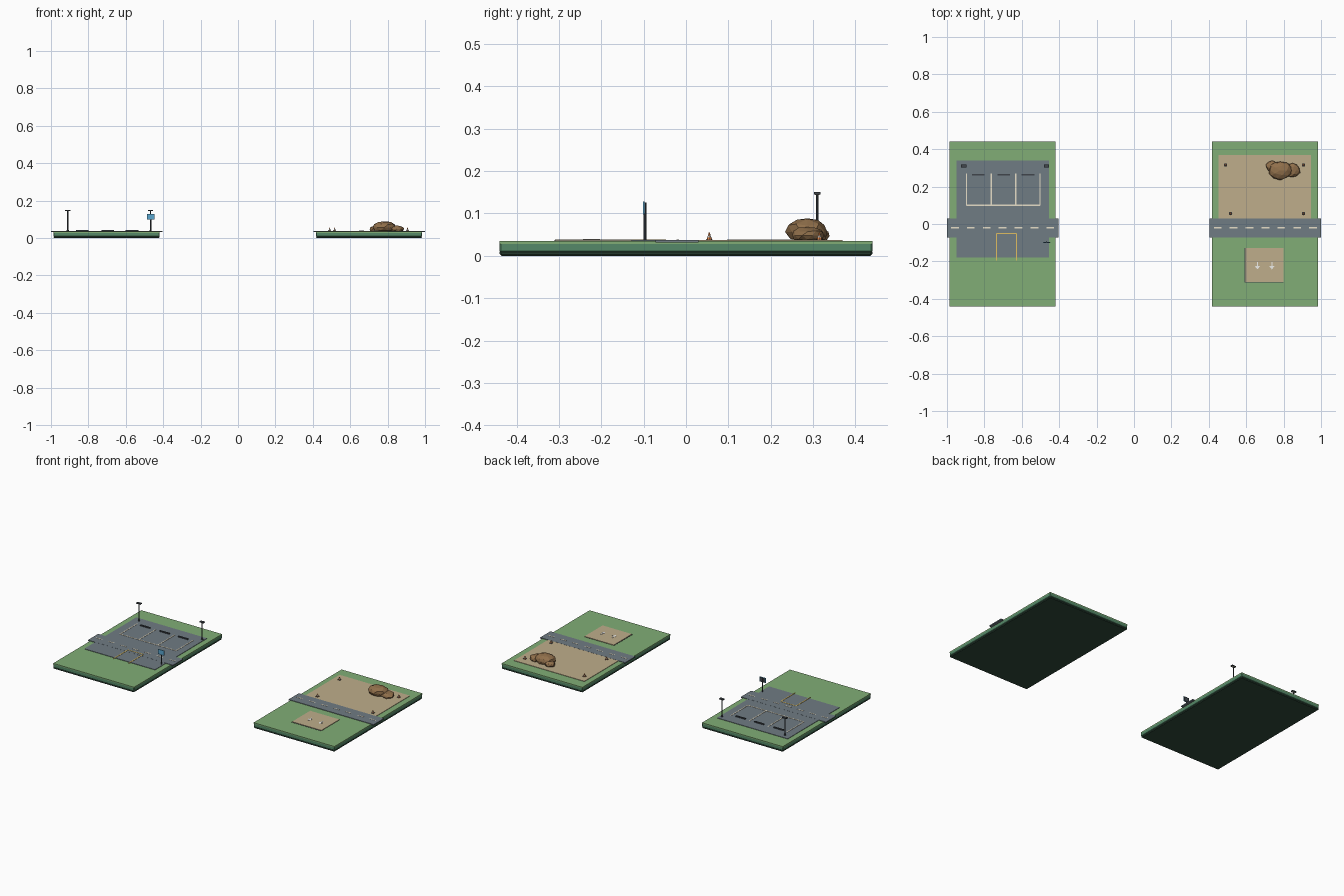
import bpy, bmesh, math, random
from mathutils import Vector

if "Cube" in bpy.data.objects:
    bpy.data.objects.remove(bpy.data.objects["Cube"])

random.seed(4)

def mat(name, r, g, b):
    m = bpy.data.materials.new(name)
    m.diffuse_color = (r, g, b, 1)
    m.use_nodes = True
    m.node_tree.nodes["Principled BSDF"].inputs["Base Color"].default_value = m.diffuse_color
    return m

GRASS = mat("grass", .22, .42, .18)
SOIL = mat("edge_green", .09, .25, .14)
DARK = mat("underside_green", .03, .07, .045)
ASPHALT = mat("asphalt", .16, .20, .23)
SAND = mat("sand", .52, .42, .26)
CREAM = mat("cream_paint", .80, .74, .58)
YELLOW = mat("yellow_paint", .75, .52, .12)
WHITE = mat("white", .85, .85, .82)
METAL = mat("dark_metal", .05, .06, .07)
BLUE = mat("sign_blue", .10, .38, .62)
ORANGE = mat("cone_orange", .80, .22, .05)
ROCK = mat("rock_brown", .28, .16, .07)

def finish(name, bm, m):
    me = bpy.data.meshes.new(name)
    bm.to_mesh(me)
    bm.free()
    me.materials.append(m)
    ob = bpy.data.objects.new(name, me)
    bpy.context.collection.objects.link(ob)
    return ob

def box(name, x0, x1, y0, y1, z0, z1, m, bevel=0):
    bm = bmesh.new()
    bmesh.ops.create_cube(bm, size=1)
    for v in bm.verts:
        v.co = Vector(((x0 + x1) / 2 + v.co.x * (x1 - x0),
                       (y0 + y1) / 2 + v.co.y * (y1 - y0),
                       (z0 + z1) / 2 + v.co.z * (z1 - z0)))
    if bevel:
        bmesh.ops.bevel(bm, geom=bm.edges[:], offset=bevel, segments=1, affect='EDGES')
    return finish(name, bm, m)

def cone(name, x, y, z0, z1, r0, r1, m, sides=8):
    bm = bmesh.new()
    bmesh.ops.create_cone(bm, cap_ends=True, segments=sides, radius1=r0, radius2=r1, depth=z1 - z0)
    bmesh.ops.translate(bm, verts=bm.verts, vec=(x, y, (z0 + z1) / 2))
    return finish(name, bm, m)

def prism(name, pts, z0, z1, m):
    bm = bmesh.new()
    f = bm.faces.new([bm.verts.new((x, y, z0)) for x, y in pts])
    r = bmesh.ops.extrude_face_region(bm, geom=[f])
    bmesh.ops.translate(bm, verts=[v for v in r["geom"] if isinstance(v, bmesh.types.BMVert)],
                        vec=(0, 0, z1 - z0))
    bmesh.ops.recalc_face_normals(bm, faces=bm.faces)
    return finish(name, bm, m)

def rock(name, loc, size):
    bm = bmesh.new()
    bmesh.ops.create_icosphere(bm, subdivisions=2, radius=1)
    for v in bm.verts:
        k = random.uniform(.88, 1.04)
        z = loc[2] + v.co.z * size[2] * k
        v.co = Vector((loc[0] + v.co.x * size[0] * k, loc[1] + v.co.y * size[1] * k, max(z, .036)))
    return finish(name, bm, ROCK)

PAINT0, PAINT1 = .0368, .0385

def paint(name, x0, x1, y0, y1, m=CREAM):
    box(name, x0, x1, y0, y1, PAINT0, PAINT1, m)

# Both tiles: base, grass and road with dashed centre line
for side, cx in (("left", -.7025), ("right", .7)):
    box(side + "_tile_underside", cx - .283, cx + .283, -.44, .44, 0, .012, DARK, .004)
    box(side + "_tile_body", cx - .283, cx + .283, -.44, .44, .008, .031, SOIL, .003)
    box(side + "_tile_grass", cx - .283, cx + .283, -.44, .44, .028, .0345, GRASS)
    rx = math.copysign(.7025, cx)
    box(side + "_road", rx - .2975, rx + .2975, -.072, .03, .031, .0375, ASPHALT)
    for i in range(7):
        x = rx + (i - 3) * .085
        paint(side + "_road_dash", x - .021, x + .021, -.023, -.017)

# Parking lot
box("parking_upper", -.95, -.455, .03, .34, .032, .037, ASPHALT)
box("parking_lower", -.95, -.455, -.18, -.072, .032, .037, ASPHALT)
for x in (-.895, -.763, -.632, -.503):
    paint("bay_line", x - .003, x + .003, .10, .27)
paint("bay_front_line", -.895, -.503, .097, .103)
for x in (-.832, -.697, -.567):
    box("wheel_stop", x - .034, x + .034, .258, .267, .036, .043, METAL)

# Yellow loading bay outline
for x in (-.735, -.628):
    paint("loading_line", x - .003, x + .003, -.195, -.05, YELLOW)
paint("loading_front_line", -.735, -.628, -.053, -.047, YELLOW)

# Lamp posts
for x in (-.91, -.468):
    cone("lamp_base", x, .31, .034, .042, .007, .006, METAL)
    cone("lamp_post", x, .31, .036, .147, .0035, .003, METAL)
    box("lamp_head", x - .014, x + .014, .302, .318, .145, .151, METAL)
    box("lamp_glow", x - .010, x + .010, .305, .315, .1435, .1455, CREAM)

# Parking sign
cone("sign_post", -.467, -.097, .036, .126, .0035, .0035, METAL)
box("sign_board", -.487, -.447, -.102, -.098, .098, .128, BLUE)
box("sign_back", -.485, -.449, -.098, -.096, .100, .126, METAL)

# Sandy work yard with rocks and cones
box("work_yard", .452, .945, .03, .37, .032, .037, SAND)
rock("rock_large", (.782, .287, .056), (.066, .052, .035))
rock("rock_right", (.848, .287, .048), (.042, .041, .021))
rock("rock_left", (.738, .308, .047), (.034, .032, .021))
for x, y in ((.49, .315), (.906, .315), (.517, .055), (.906, .055)):
    box("cone_base", x - .008, x + .008, y - .008, y + .008, .036, .039, METAL)
    cone("cone_lower", x, y, .039, .0435, .0062, .0047, ORANGE)
    cone("cone_band", x, y, .0435, .048, .0047, .0031, WHITE)
    cone("cone_tip", x, y, .048, .0555, .0031, .001, ORANGE)

# Small pad with two direction arrows
box("arrow_pad_border", .592, .80, -.312, -.128, .031, .0355, METAL)
box("arrow_pad", .595, .80, -.309, -.128, .033, .038, SAND)
for x in (.66, .737):
    prism("arrow", [(x - .003, -.203), (x - .003, -.225), (x - .014, -.225), (x, -.243),
                    (x + .014, -.225), (x + .003, -.225), (x + .003, -.203)], .0375, .0392, WHITE)
